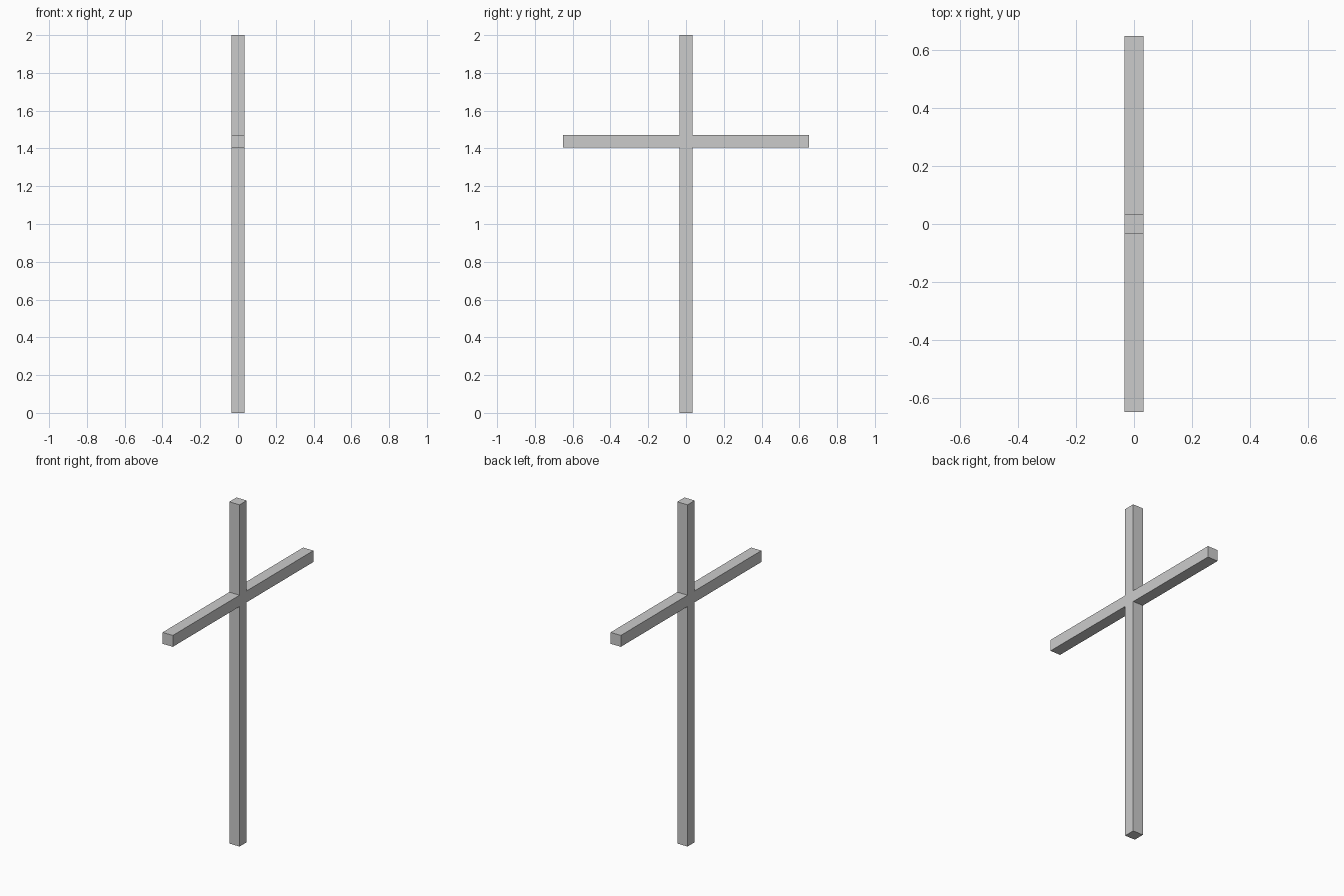
import bpy, bmesh

if "Cube" in bpy.data.objects:
    bpy.data.objects.remove(bpy.data.objects["Cube"])

H = 0.0333           # half thickness of both beams
ARM = 0.65           # half span of the crossbar
TOP = 2.0
BAR_Z = 1.438        # crossbar centre height

# Right half of the cross outline (y, z), mirrored for the left half
half = [(H, 0), (H, BAR_Z - H), (ARM, BAR_Z - H),
        (ARM, BAR_Z + H), (H, BAR_Z + H), (H, TOP)]
outline = half + [(-y, z) for y, z in reversed(half)]

# Upright and crossbar as one solid, extruded through its thickness
bm = bmesh.new()
face = bm.faces.new([bm.verts.new((-H, y, z)) for y, z in outline])
ext = bmesh.ops.extrude_face_region(bm, geom=[face], use_keep_orig=True)
moved = [v for v in ext["geom"] if isinstance(v, bmesh.types.BMVert)]
bmesh.ops.translate(bm, verts=moved, vec=(2 * H, 0, 0))
bmesh.ops.recalc_face_normals(bm, faces=bm.faces)

mesh = bpy.data.meshes.new("upright_with_crossbar")
bm.to_mesh(mesh)
bm.free()
bpy.context.collection.objects.link(bpy.data.objects.new("upright_with_crossbar", mesh))
